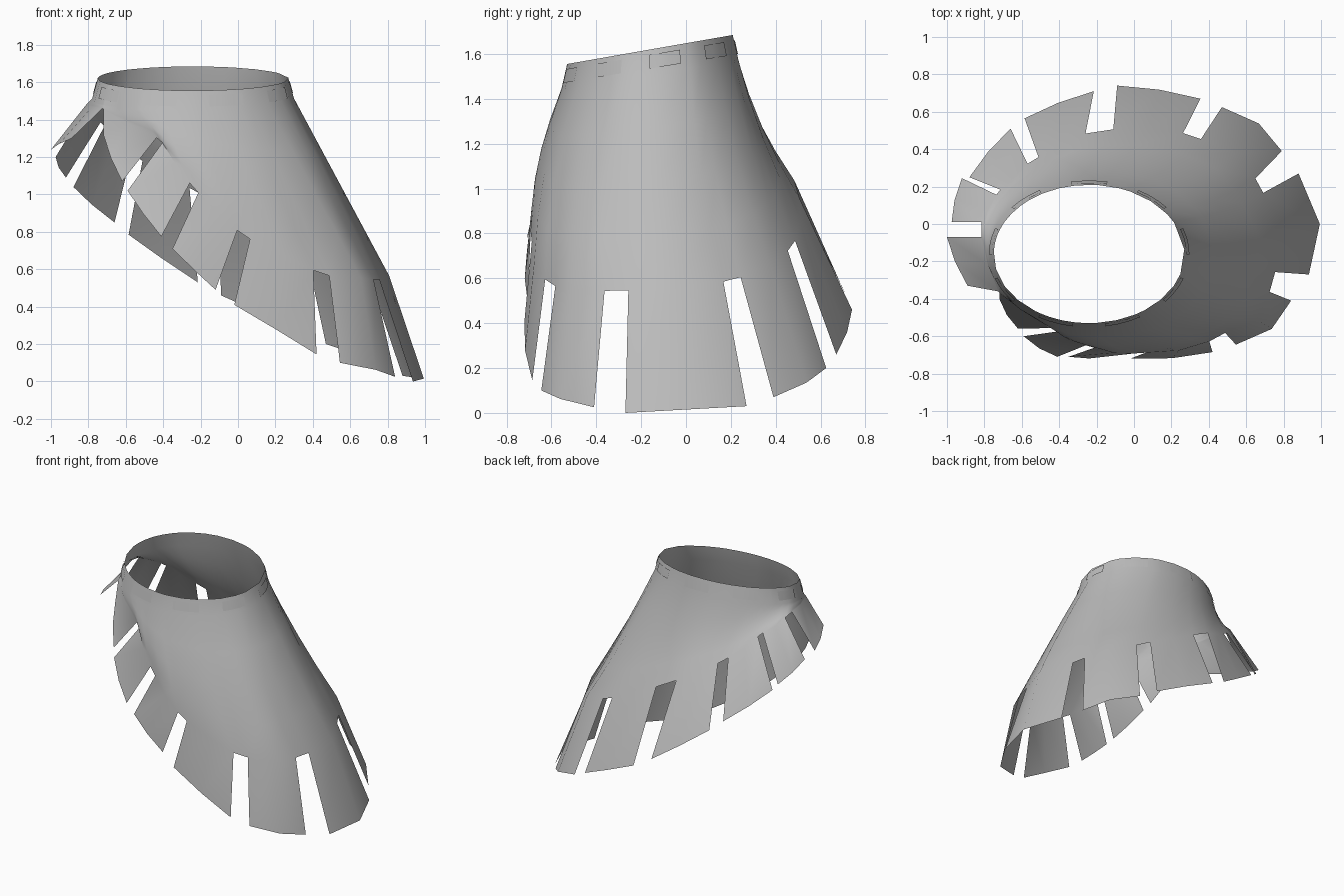
import bpy, math
from mathutils import Vector

cube = bpy.data.objects.get("Cube")
if cube:
    bpy.data.objects.remove(cube, do_unlink=True)

grey = bpy.data.materials.new("plain grey")
grey.use_nodes = True
colour = (0.5, 0.5, 0.5, 1)
grey.diffuse_color = colour
grey.node_tree.nodes["Principled BSDF"].inputs["Base Color"].default_value = colour

# Lower edge of each hem tab, clockwise from the left side: start and end corner
tab_edges = [
    ((.88, .27, .03), (.935, -.27, 0)),
    ((.84, -.41, .025), (.545, -.645, .10)),
    ((.42, -.685, .145), (-.02, -.72, .41)),
    ((-.12, -.705, .49), (-.35, -.71, .71)),
    ((-.41, -.71, .775), (-.59, -.60, 1.02)),
    ((-.62, -.56, 1.07), (-.72, -.40, 1.32)),
    ((-.89, -.33, 1.30), (-1.0, -.07, 1.24)),
    ((-.975, .01, 1.20), (-.92, .245, 1.09)),
    ((-.88, .25, 1.04), (-.66, .51, .85)),
    ((-.585, .565, .785), (-.215, .71, .53)),
    ((-.09, .74, .46), (.355, .67, .26)),
    ((.47, .625, .20), (.79, .39, .07)),
]
# Head of the slot after each tab: x, y, z, width
slots = [
    (.74, -.31, .545, .11), (.445, -.605, .58, .10), (.03, -.69, .785, .083),
    (-.235, -.655, 1.035, .07), (-.42, -.565, 1.29, .045), (-.722, -.365, 1.457, .012),
    (-.815, -.03, 1.47, .08), (-.725, .17, 1.375, .04), (-.54, .34, 1.20, .08),
    (-.185, .495, .995, .17), (.31, .47, .745, .11), (.67, .205, .595, .09),
]
N = len(slots)
outer = [(Vector(a), Vector(b)) for a, b in tab_edges]


def slot_side(i, sign):
    """Corner of a slot head, before (-1) or after (+1) its centre."""
    here = Vector(slots[i % N][:3])
    along = Vector(slots[(i + 1) % N][:3]) - Vector(slots[i - 1][:3])
    return here + along.normalized() * sign * slots[i % N][3] / 2


inner = [(slot_side(i - 1, 1), slot_side(i, -1)) for i in range(N)]


def with_middle(pair, bow):
    """Start, middle and end of a tab edge, bowed outward most on the low side."""
    mid = (pair[0] + pair[1]) / 2
    out = Vector((mid.x, mid.y, 0)).normalized()
    return [pair[0], mid + out * (.012 + bow * max(0, mid.x) ** 2), pair[1]]


def rim(t):
    y = -.16 + .37 * math.sin(t)
    return Vector((-.24 + .51 * math.cos(t), y, 1.62 + .175 * (y + .16)))


def band(t, f):
    """Point on the collar band, f = 0 at the rim and 1 at its lower edge."""
    return rim(t) + f * Vector((.03 * math.cos(t), .025 * math.sin(t), -.11))


def make_object(name, verts, faces):
    mesh = bpy.data.meshes.new(name)
    mesh.from_pydata(verts, [], faces)
    mesh.materials.append(grey)
    obj = bpy.data.objects.new(name, mesh)
    bpy.context.collection.objects.link(obj)
    bpy.ops.object.select_all(action='DESELECT')
    obj.select_set(True)
    bpy.context.view_layer.objects.active = obj
    bpy.ops.object.shade_smooth_by_angle(angle=math.radians(45))


# Flared body, lofted from the rim down to the slot heads, with hem tabs below
verts, faces = [], []
ROWS = 6
for pair in inner:
    for p in with_middle(pair, .14):
        t = math.atan2((p.y + .09) / .6, p.x / .82)
        top = band(t, 1)
        verts.append(rim(t))
        for k in range(ROWS - 1):
            f = k / (ROWS - 2)
            q = top.lerp(p, f)
            q.y -= .1 * f * (1 - f) * min(1, max(0, top.z - p.z) / .5)
            verts.append(q)
columns = 3 * N
for j in range(columns):
    a, b = j * ROWS, (j + 1) % columns * ROWS
    for k in range(ROWS - 1):
        faces.append((a + k, b + k, b + k + 1, a + k + 1))
for i in range(N):
    base = len(verts)
    verts += with_middle(outer[i], .09)
    for s in range(2):
        head = (3 * i + s) * ROWS + ROWS - 1
        faces.append((head, head + ROWS, base + s + 1, base + s))
make_object("flared_skirt", verts, faces)

# Nine flat patches spaced evenly around the collar band
for n in range(9):
    verts, faces = [], []
    for s in range(4):
        t = math.radians(10 + 40 * n + 10.5 - 7 * s)
        out = Vector((math.cos(t), math.sin(t), .2)) * .003
        verts += [band(t, .22) + out, band(t, .78) + out]
    for s in range(3):
        a = 2 * s
        faces.append((a, a + 2, a + 3, a + 1))
    make_object(f"collar_patch_{n + 1}", verts, faces)
